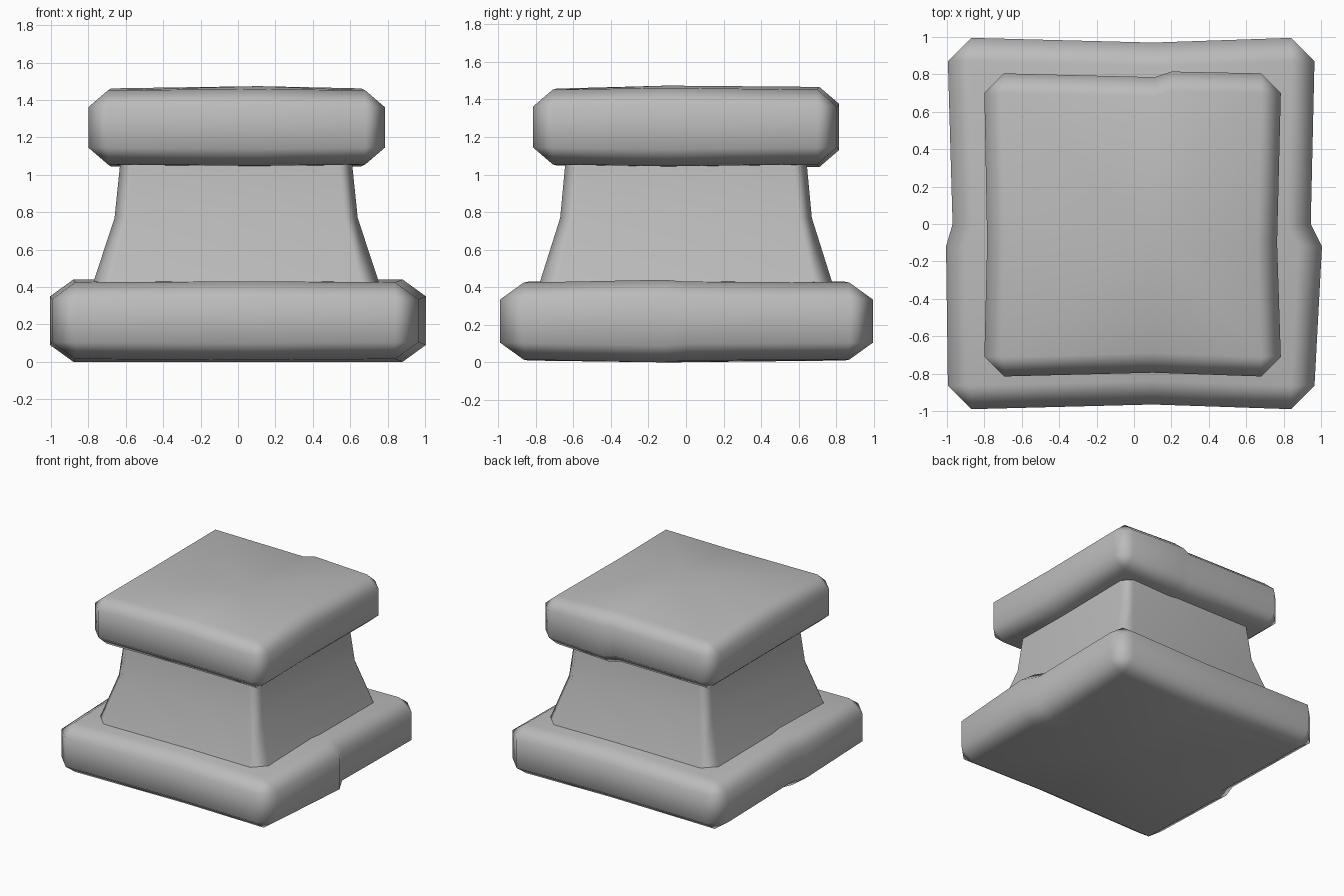
import bpy
import bmesh
import math

cube = bpy.data.objects.get("Cube")
if cube:
    bpy.data.objects.remove(cube, do_unlink=True)

stone = bpy.data.materials.new("grey stone")
stone.use_nodes = True
GREY = (0.5, 0.5, 0.5, 1.0)
stone.diffuse_color = GREY
stone.node_tree.nodes["Principled BSDF"].inputs["Base Color"].default_value = GREY


def finish(bm, name):
    bmesh.ops.recalc_face_normals(bm, faces=bm.faces)
    mesh = bpy.data.meshes.new(name)
    bm.to_mesh(mesh)
    bm.free()
    mesh.materials.append(stone)
    obj = bpy.data.objects.new(name, mesh)
    bpy.context.collection.objects.link(obj)
    bpy.context.view_layer.objects.active = obj
    obj.select_set(True)
    bpy.ops.object.shade_smooth_by_angle(angle=math.radians(55))
    obj.select_set(False)
    mod = obj.modifiers.new("Weighted Normal", 'WEIGHTED_NORMAL')
    mod.keep_sharp = True
    return obj


def worn_slab(name, rim, centre, bottom, top, crown, bevel, rise):
    """Bevelled slab with an uneven rim; rim points are (x, y, swell), anticlockwise."""
    bm = bmesh.new()
    cut = 0.85 * max(p[0] for p in rim)
    half = {}
    for sign, z in ((-1, bottom), (1, top)):
        inner, outer = [], []
        for i, (x, y, swell) in enumerate(rim):
            inner.append(bm.verts.new((x, y, z + sign * swell)))
            push_x = (math.copysign(bevel, x), 0)
            push_y = (0, math.copysign(bevel, y))
            wide, deep = abs(x) > cut, abs(y) > cut
            if wide and deep:
                pushes = [push_y, push_x] if x * y < 0 else [push_x, push_y]
            else:
                pushes = [push_x] if wide else [push_y]
            for dx, dy in pushes:
                v = bm.verts.new((x + dx, y + dy, z + sign * (swell - rise)))
                outer.append((v, i))
        hub = bm.verts.new((*centre, z + sign * crown))
        for k, (a, i) in enumerate(outer):
            b, j = outer[(k + 1) % len(outer)]
            if i == j:
                bm.faces.new((a, b, inner[i]))
            else:
                bm.faces.new((a, b, inner[j], inner[i]))
                bm.faces.new((inner[i], inner[j], hub))
        half[sign] = [v for v, i in outer]
    low, high = half[-1], half[1]
    for k in range(len(low)):
        n = (k + 1) % len(low)
        bm.faces.new((low[k], low[n], high[n], high[k]))
    return finish(bm, name)


def flared_column(name, levels):
    """Chamfered square rings of (z, half x, half y, chamfer) joined into a column."""
    bm = bmesh.new()
    rings = []
    for z, hx, hy, c in levels:
        ring = []
        for sx, sy in ((-1, -1), (1, -1), (1, 1), (-1, 1)):
            pair = [(sx * (hx - c), sy * hy), (sx * hx, sy * (hy - c))]
            if sx * sy > 0:
                pair.reverse()
            ring += [bm.verts.new((x - 0.01, y, z)) for x, y in pair]
        rings.append(ring)
    for a, b in zip(rings, rings[1:]):
        for k in range(len(a)):
            n = (k + 1) % len(a)
            bm.faces.new((a[k], a[n], b[n], b[k]))
    bm.faces.new(rings[0])
    bm.faces.new(rings[-1])
    return finish(bm, name)


# Bottom slab, with a worn step on its left and right sides
worn_slab(
    "base_slab",
    [(-0.87, -0.865, 0), (0.1, -0.84, 0.005), (0.84, -0.865, 0),
     (0.88, -0.12, 0.015), (0.82, 0, 0.005), (0.84, 0.87, 0),
     (0.1, 0.845, 0.005), (-0.87, 0.87, 0), (-0.845, 0, 0.005),
     (-0.88, -0.12, 0.015)],
    (0.1, -0.1), 0.015, 0.425, 0.015, 0.125, 0.09)

# Tapering middle
flared_column("column", [(0.39, 0.775, 0.79, 0.1),
                         (0.77, 0.65, 0.67, 0.07),
                         (1.09, 0.617, 0.64, 0.07)])

# Top slab, with a worn step at the back
worn_slab(
    "cap_slab",
    [(-0.695, -0.71, 0), (0.1, -0.69, 0.006), (0.68, -0.71, 0),
     (0.66, -0.1, 0.01), (0.68, 0.7, 0), (0.2, 0.71, 0.015),
     (0.11, 0.68, 0.004), (-0.695, 0.7, 0), (-0.68, -0.1, 0.01)],
    (0.11, -0.1), 1.055, 1.452, 0.022, 0.105, 0.09)
